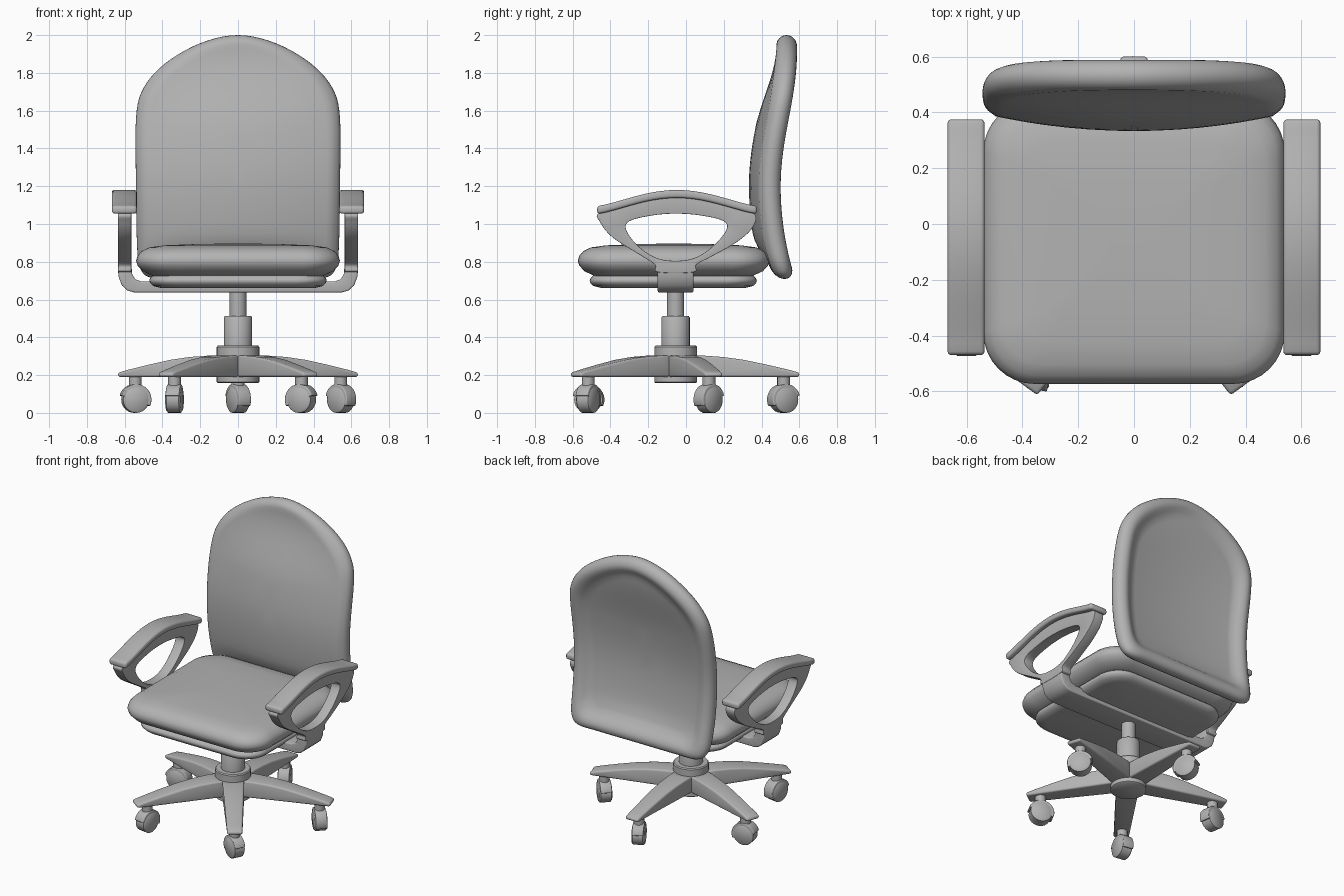
import bpy, bmesh, math
from mathutils import Vector

cube = bpy.data.objects.get("Cube")
if cube:
    bpy.data.objects.remove(cube, do_unlink=True)

grey = bpy.data.materials.new("grey")
grey.use_nodes = True
grey.diffuse_color = (0.45, 0.45, 0.45, 1)
grey.node_tree.nodes["Principled BSDF"].inputs["Base Color"].default_value = (0.45, 0.45, 0.45, 1)

AXIS_Y = -0.055  # the column sits slightly forward of centre


def finish(name, bm, bevel=0.0, angle=40):
    """Turn a bmesh into a grey object with soft shading."""
    bmesh.ops.recalc_face_normals(bm, faces=bm.faces)
    mesh = bpy.data.meshes.new(name)
    bm.to_mesh(mesh)
    bm.free()
    mesh.materials.append(grey)
    obj = bpy.data.objects.new(name, mesh)
    bpy.context.collection.objects.link(obj)
    bpy.ops.object.select_all(action='DESELECT')
    obj.select_set(True)
    bpy.context.view_layer.objects.active = obj
    if bevel:
        mod = obj.modifiers.new("Rounded edges", 'BEVEL')
        mod.width, mod.segments, mod.limit_method = bevel, 3, 'ANGLE'
        mod.angle_limit = math.radians(40)
        bpy.ops.object.modifier_apply(modifier=mod.name)
    bpy.ops.object.shade_smooth_by_angle(angle=math.radians(angle))
    return obj


def smooth(points, steps=5):
    """Closed Catmull-Rom outline through the points."""
    pts, out, n = [Vector(p) for p in points], [], len(points)
    for i in range(n):
        a, b, c, d = (pts[(i + k) % n] for k in (-1, 0, 1, 2))
        for s in range(steps):
            t = s / steps
            out.append(b + (c - a) * (t / 2) + (2 * a - 5 * b + 4 * c - d) * (t * t / 2)
                       + (3 * b - a - 3 * c + d) * (t ** 3 / 2))
    return out


def prism(name, loops, place, w0, w1, bevel):
    """Extrude flat loops (later ones are holes); place maps (u, v, w) to space."""
    bm = bmesh.new()
    for loop in loops:
        vs = [bm.verts.new((p[0], p[1], w0)) for p in loop]
        for i, v in enumerate(vs):
            bm.edges.new((v, vs[i - 1]))
    bmesh.ops.triangle_fill(bm, edges=bm.edges[:], use_beauty=True)
    ext = bmesh.ops.extrude_face_region(bm, geom=bm.faces[:], use_keep_orig=True)
    for v in [g for g in ext["geom"] if isinstance(g, bmesh.types.BMVert)]:
        v.co.z = w1
    for v in bm.verts:
        v.co = place(*v.co)
    return finish(name, bm, bevel)


def skin(name, rings, angle=40):
    """Join matching rings of points and cap both ends."""
    bm = bmesh.new()
    rows = [[bm.verts.new(p) for p in ring] for ring in rings]
    n = len(rows[0])
    for a, b in zip(rows, rows[1:]):
        for i in range(n):
            bm.faces.new((a[i - 1], a[i], b[i], b[i - 1]))
    bm.faces.new(rows[0])
    bm.faces.new(rows[-1])
    return finish(name, bm, 0, angle)


def lathe(name, profile, place, sides=32):
    """Turn (radius, height) pairs about an axis."""
    turn = [2 * math.pi * i / sides for i in range(sides)]
    return skin(name, [[place(r * math.cos(t), r * math.sin(t), h) for t in turn]
                       for r, h in profile])


def rounded_pad(name, hx, y0, y1, radius, profile):
    """Rounded rectangle cushion from (inset, height) pairs."""
    rings = []
    for inset, z in profile:
        r, ring = max(radius - inset * 0.6, 0.03), []
        for k in range(4):
            sx, sy = (1, -1, -1, 1)[k], (1, 1, -1, -1)[k]
            cx = sx * (hx - inset - r)
            cy = (y1 - inset - r) if sy > 0 else (y0 + inset + r)
            for s in range(9):
                t = math.pi / 2 * (k + s / 8)
                ring.append((cx + r * math.cos(t), cy + r * math.sin(t), z))
        rings.append(ring)
    return skin(name, rings, 60)


# Seat cushion and the pan beneath it
rounded_pad("seat_cushion", 0.54, -0.573, 0.442, 0.185,
            [(0.3, 0.72), (0.09, 0.725), (0.035, 0.75), (0.008, 0.78), (0, 0.805), (0.008, 0.832),
             (0.03, 0.857), (0.07, 0.876), (0.15, 0.887), (0.3, 0.893), (0.44, 0.896)])
rounded_pad("seat_pan", 0.47, -0.51, 0.375, 0.16,
            [(0.3, 0.66), (0.06, 0.662), (0.02, 0.672), (0.004, 0.688), (0, 0.70),
             (0.004, 0.712), (0.02, 0.727), (0.06, 0.737)])

# Backrest: a rolled rim around a panel that bulges forward
half = [(0.3, 0.71), (0.46, 0.715), (0.52, 0.77), (0.535, 0.9), (0.54, 1.2), (0.54, 1.56),
        (0.5, 1.72), (0.386, 1.85), (0.2, 1.957)]
outline = smooth([(0, 0.71)] + half + [(0, 2.0)] + [(-x, z) for x, z in reversed(half)])


def ease(value, start, end):
    t = min(1, max(0, (value - start) / (end - start)))
    return t * t * (3 - 2 * t)


def back_ring(inset, depth, amount=0.0):
    ring = []
    for p in outline:
        x = p.x * (0.54 - inset) / 0.54
        z = 1.355 + (p.y - 1.355) * (0.645 - inset) / 0.645
        t = z - 1.2
        lean = 0.32 * t * t if t < 0 else 0.0435 * (1 - math.cos(math.pi * min(t / 0.72, 1)))
        bulge = amount * (1 - (x / 0.53) ** 2) * ease(z, 0.72, 0.95) * ease(z, 1.97, 1.5)
        ring.append((x, 0.445 + lean + depth - bulge, z))
    return ring


panel = [0.53, 0.46, 0.38, 0.3, 0.24, 0.2, 0.16, 0.13]
rim = [math.radians(a) for a in range(-60, 91, 15)]
skin("backrest",
     [back_ring(i, -0.052, 0.06) for i in panel + [0.1, 0.07, 0.045]]
     + [back_ring(0.06 - 0.06 * math.cos(a), 0.056 * math.sin(a)) for a in rim]
     + [back_ring(0.08, 0.05), back_ring(0.1, 0.038)]
     + [back_ring(i, 0.032, 0.036) for i in reversed(panel)], 60)

# Armrests: looped side plate with a wider pad on top
loop_outer = smooth([(-0.46, 1.06), (-0.3, 1.115), (-0.055, 1.155), (0.17, 1.12), (0.355, 1.06),
                     (0.355, 0.985), (0.27, 0.905), (0.13, 0.825), (0.055, 0.785), (0.04, 0.745),
                     (-0.15, 0.745), (-0.165, 0.785), (-0.25, 0.84), (-0.39, 0.93), (-0.455, 1.01)])
loop_hole = smooth([(-0.3, 1.015), (-0.18, 1.045), (-0.055, 1.055), (0.08, 1.045), (0.2, 1.015),
                    (0.212, 0.965), (0.14, 0.88), (0.045, 0.82), (-0.055, 0.805), (-0.155, 0.82),
                    (-0.25, 0.88), (-0.315, 0.965)])
pad_y = [-0.47 + 0.845 * i / 20 for i in range(21)]
pad_top = [(y, 1.095 + 0.085 * math.cos(min(abs(y + 0.048) / 0.422, 0.999) * math.pi / 2) ** 1.3)
           for y in pad_y]
pad_loop = pad_top + [(y, z - 0.042) for y, z in reversed(pad_top)]
for side, sx in (("left", 1), ("right", -1)):
    def upright(y, z, w, sx=sx):
        return Vector((sx * w, y, z))
    prism(side + "_arm_loop", [loop_outer, loop_hole], upright, 0.565, 0.635, 0.015)
    prism(side + "_arm_pad", [pad_loop], upright, 0.535, 0.668, 0.014)

# Bracket running under the seat from arm to arm
bend = [(0, 0.638), (0.55, 0.638), (0.585, 0.648), (0.615, 0.675), (0.632, 0.72), (0.635, 0.79),
        (0.565, 0.79), (0.56, 0.735), (0.545, 0.708), (0.51, 0.695), (0, 0.695)]
prism("arm_bracket", [bend + [(-x, z) for x, z in reversed(bend[1:-1])]],
      lambda x, z, w: Vector((x, w, z)), -0.15, 0.04, 0.008)


# Hub and gas column
def on_axis(x, y, z):
    return Vector((x, y + AXIS_Y, z))


lathe("hub", [(0.105, 0.157), (0.113, 0.163), (0.113, 0.349), (0.107, 0.356)], on_axis)
lathe("column_sleeve", [(0.075, 0.34), (0.075, 0.505), (0.07, 0.512)], on_axis)
lathe("column_piston", [(0.045, 0.5), (0.045, 0.66)], on_axis)

# Five tapered legs, each with a swivelled caster
leg_side = [(0.085, 0.19), (0.655, 0.19), (0.655, 0.213), (0.6, 0.228), (0.48, 0.256),
            (0.36, 0.281), (0.25, 0.296), (0.15, 0.303), (0.085, 0.303)]
arc = [math.radians(a) for a in range(15, 206, 10)]
hood = ([(0.082 * math.cos(a), 0.082 * math.sin(a)) for a in arc]
        + [(0.05 * math.cos(a), 0.05 * math.sin(a)) for a in reversed(arc)])
for n, twist in enumerate((27, 27, 27, 27, 117)):
    heading = math.pi / 2 + n * math.tau / 5
    out = Vector((math.cos(heading), math.sin(heading), 0))
    across = Vector((-out.y, out.x, 0))
    centre = Vector((0, AXIS_Y, 0))

    def on_leg(r, z, w):
        width = 0.073 - 0.038 * r
        return centre + out * r + across * (w * width) + Vector((0, 0, z))

    prism(f"leg_{n + 1}", [leg_side], on_leg, -1, 1, 0.014)

    foot = centre + out * 0.572
    swivel = heading + math.radians(twist)
    roll = Vector((math.cos(swivel), math.sin(swivel), 0))
    axle = Vector((-roll.y, roll.x, 0))

    def on_wheel(u, v, w):
        return foot + roll * u + axle * w + Vector((0, 0, 0.07 + v))

    lathe(f"caster_wheel_{n + 1}", [(0.06, -0.041), (0.07, -0.033), (0.07, 0.033), (0.06, 0.041)],
          on_wheel, 24)
    prism(f"caster_hood_{n + 1}", [hood], on_wheel, -0.037, 0.037, 0.005)
    lathe(f"caster_stem_{n + 1}", [(0.034, 0.12), (0.034, 0.2)],
          lambda x, y, z: foot + Vector((x, y, z)), 16)
